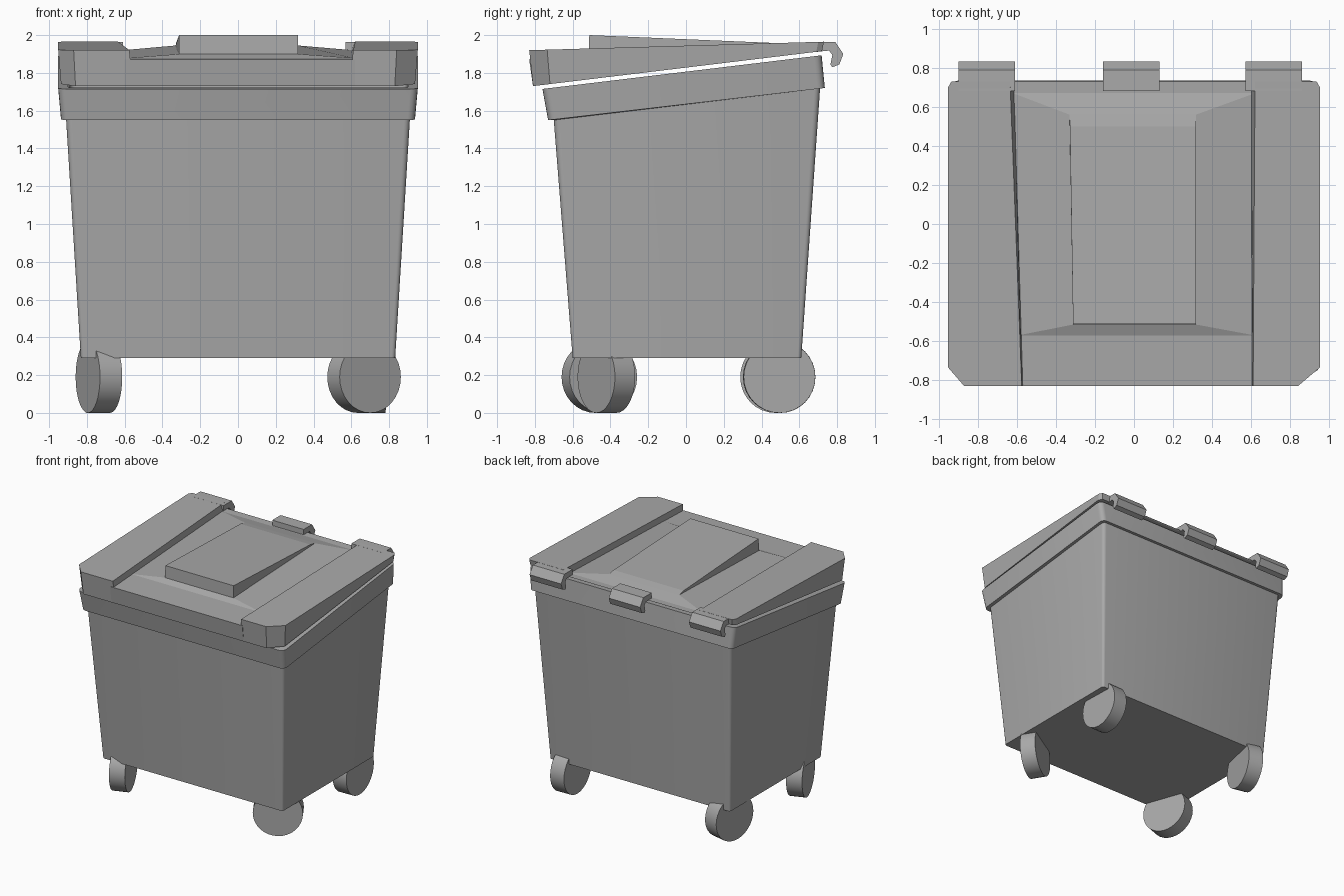
import bpy, bmesh, math
from mathutils import Vector

if "Cube" in bpy.data.objects:
    bpy.data.objects.remove(bpy.data.objects["Cube"], do_unlink=True)

GREY = (0.4, 0.4, 0.4, 1)
grey = bpy.data.materials.new("grey_plastic")
grey.use_nodes = True
grey.diffuse_color = GREY
grey.node_tree.nodes["Principled BSDF"].inputs["Base Color"].default_value = GREY


def finish(name, bm, smooth=False):
    bmesh.ops.recalc_face_normals(bm, faces=bm.faces)
    mesh = bpy.data.meshes.new(name)
    bm.to_mesh(mesh)
    bm.free()
    mesh.materials.append(grey)
    ob = bpy.data.objects.new(name, mesh)
    bpy.context.collection.objects.link(ob)
    if smooth:
        bpy.ops.object.select_all(action="DESELECT")
        ob.select_set(True)
        bpy.context.view_layer.objects.active = ob
        bpy.ops.object.shade_smooth_by_angle(angle=math.radians(35))
    return ob


def loft(name, rings, smooth=False):
    """Skin a stack of equal rings and cap both ends."""
    bm = bmesh.new()
    loops = [[bm.verts.new(p) for p in ring] for ring in rings]
    n = len(loops[0])
    for a, b in zip(loops, loops[1:]):
        for i in range(n):
            j = (i + 1) % n
            bm.faces.new((a[i], a[j], b[j], b[i]))
    bm.faces.new(loops[0])
    bm.faces.new(loops[-1])
    return finish(name, bm, smooth)


def rounded_ring(half_x, front, back, z_front, z_back, r, steps=4):
    """Rounded rectangle whose height slopes from front to back."""
    pts = []
    corners = [(half_x - r, back - r), (r - half_x, back - r),
               (r - half_x, front + r), (half_x - r, front + r)]
    for k, (cx, cy) in enumerate(corners):
        for s in range(steps + 1):
            a = math.pi / 2 * (k + s / steps)
            y = cy + r * math.sin(a)
            t = (y - front) / (back - front)
            pts.append((cx + r * math.cos(a), y, z_front + t * (z_back - z_front)))
    return pts


# Tapered bin with an overhanging sloped rim and a hollow inside
loft("bin_body", [
    rounded_ring(0.832, -0.60, 0.61, 0.29, 0.29, 0.02),
    rounded_ring(0.91, -0.70, 0.71, 1.55, 1.72, 0.03),
    rounded_ring(0.937, -0.73, 0.735, 1.55, 1.72, 0.04),
    rounded_ring(0.952, -0.76, 0.718, 1.715, 1.893, 0.04),
    rounded_ring(0.90, -0.70, 0.67, 1.722, 1.887, 0.03),
    rounded_ring(0.79, -0.56, 0.57, 0.33, 0.33, 0.02),
], smooth=True)


# Lid heights along y
def under(y):
    return 1.828 + 0.121 * y


def side_top(y):
    return 1.944 + 0.0288 * y


def channel_top(y):
    return 1.897 + 0.033 * y


def on(plan, height):
    return [(x, y, height(y)) for x, y in plan]


# Raised lid sides with chamfered front corners
for name, s, front_in, back_in, chamfer in (
        ("lid_left_side", 1, 0.61, 0.62, 0.84),
        ("lid_right_side", -1, 0.575, 0.635, 0.87)):
    low = [(front_in - 0.02, -0.81), (chamfer - 0.01, -0.81), (0.937, -0.72),
           (0.95, 0.69), (0.93, 0.72), (back_in - 0.02, 0.72)]
    top = [(front_in, -0.83), (chamfer, -0.83), (0.952, -0.735),
           (0.952, 0.70), (0.935, 0.73), (back_in, 0.73)]
    loft(name, [on([(s * x, y) for x, y in low], under),
                on([(s * x, y) for x, y in top], side_top)])

# Lower channel between the sides
loft("lid_channel", [
    on([(-0.60, -0.81), (0.62, -0.81), (0.63, 0.72), (-0.64, 0.72)], under),
    on([(-0.60, -0.83), (0.62, -0.83), (0.63, 0.73), (-0.64, 0.73)], channel_top),
])

# Gently rising bed and the wedge panel on it
panel_foot = [(-0.312, -0.515, 1.90), (0.318, -0.515, 1.90),
              (0.318, 0.56, 1.945), (-0.33, 0.56, 1.945)]
panel_top = [(-0.312, -0.512, 2.0), (0.318, -0.512, 2.0),
             (0.318, 0.50, 1.957), (-0.328, 0.50, 1.957)]
bed = [(-0.59, -0.57), (0.615, -0.57), (0.62, 0.67), (-0.62, 0.67)]
loft("lid_panel", [on(bed, lambda y: channel_top(y) - 0.003),
                   on(bed, channel_top), panel_foot, panel_top])

# Hooked hinges along the back
hook = [(0.68, 1.964), (0.79, 1.964), (0.833, 1.90), (0.812, 1.845), (0.775, 1.83),
        (0.765, 1.845), (0.775, 1.895), (0.757, 1.918), (0.68, 1.91)]
for name, x0, x1 in (("right_hinge", -0.90, -0.61),
                     ("middle_hinge", -0.16, 0.13),
                     ("left_hinge", 0.57, 0.86)):
    loft(name, [[(x, y, z) for y, z in hook] for x in (x0, x1)])

# Caster wheels, each swivelled: outer face centre and outward direction
RADIUS, WIDTH = 0.19, 0.125
for name, x, y, nx, ny in (
        ("front_left_wheel", 0.70, -0.475, 0.52, -0.85),
        ("front_right_wheel", -0.795, -0.48, -0.94, -0.34),
        ("back_left_wheel", 0.78, 0.495, 1.0, 0.03),
        ("back_right_wheel", -0.80, 0.50, -0.975, 0.22)):
    axle = Vector((nx, ny, 0)).normalized()
    bm = bmesh.new()
    bmesh.ops.create_cone(bm, cap_ends=True, segments=32,
                          radius1=RADIUS, radius2=RADIUS, depth=WIDTH)
    wheel = finish(name, bm, smooth=True)
    wheel.rotation_euler = axle.to_track_quat("Z", "Y").to_euler()
    wheel.location = Vector((x, y, RADIUS)) - axle * WIDTH / 2
